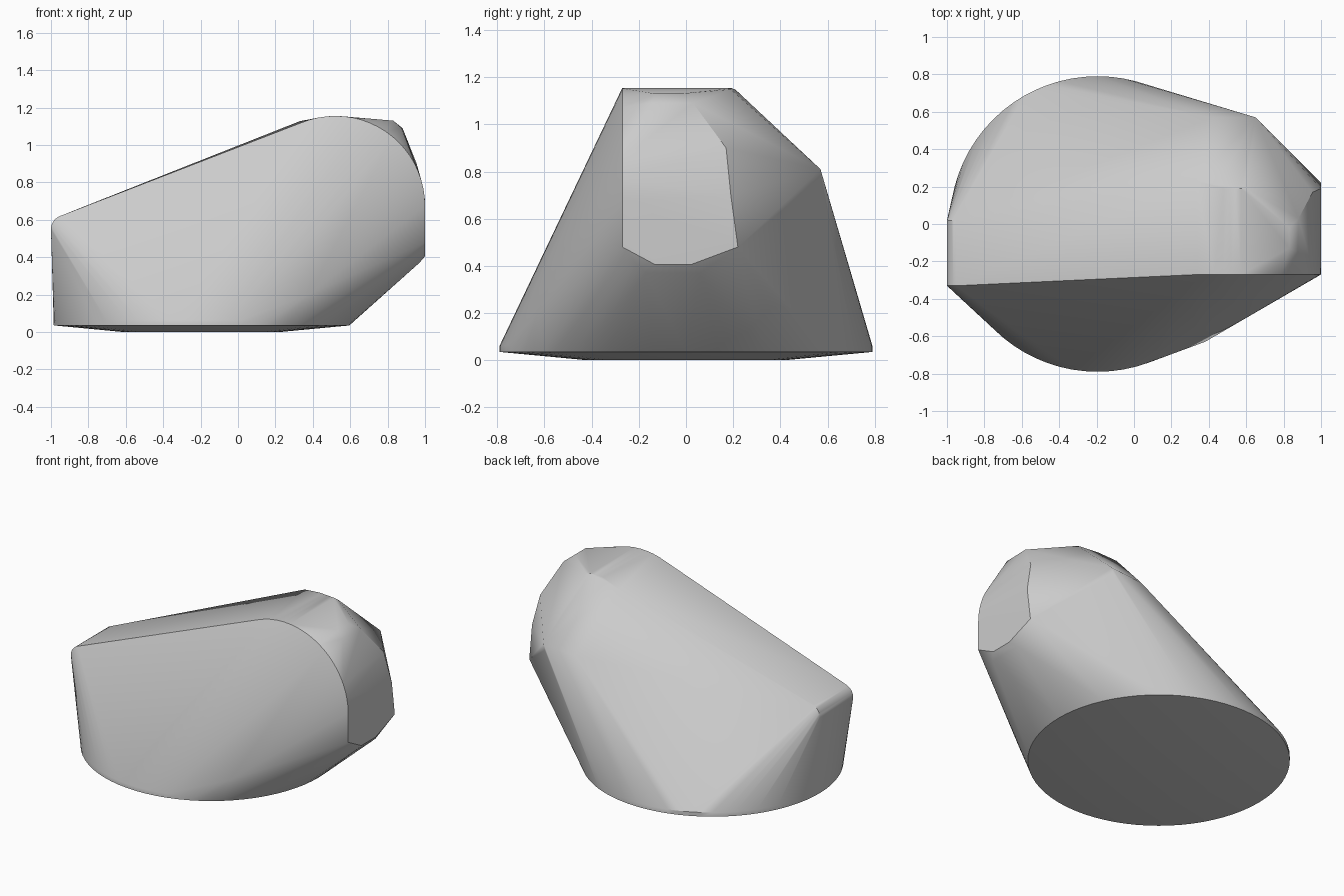
import bpy, bmesh
from math import sin, cos, radians, tau

cube = bpy.data.objects.get("Cube")
if cube:
    bpy.data.objects.remove(cube)

grey = bpy.data.materials.new("stone grey")
grey.use_nodes = True
colour = (0.6, 0.6, 0.6, 1)
grey.diffuse_color = colour
grey.node_tree.nodes["Principled BSDF"].inputs["Base Color"].default_value = colour


def ring(radius, z, count=72):
    return [(-0.195 + radius * cos(tau * i / count), radius * sin(tau * i / count), z)
            for i in range(count)]


def arc(cx, cz, radius, y, start, end, steps):
    angles = [radians(start + (end - start) * i / steps) for i in range(steps + 1)]
    return [(cx + radius * cos(a), y, cz + radius * sin(a)) for a in angles]


# round foot with a shallow tapered underside
points = ring(0.42, 0) + ring(0.79, 0.035) + ring(0.79, 0.062)
# rounded nose edge along the front, and its shorter twin at the back
points += arc(0.52, 0.675, 0.48, -0.27, 0, 112, 20)
points += arc(0.52, 0.675, 0.48, 0.19, 80, 95, 4)
points += [(0.33, 0.23, 1.127), (0.45, 0.21, 1.147)]
# low rounded end
for y in (-0.33, 0.02):
    points += arc(-0.925, 0.55, 0.075, y, 110, 180, 6)
# blunt end face and its curved lower lip
points += [(1, -0.27, 0.48), (1, 0.22, 0.48), (1, 0.19, 0.7), (0.955, 0.17, 0.9)]
points += [(1, -0.13, 0.405), (1, 0.02, 0.405), (0.97, -0.17, 0.37), (0.97, 0.06, 0.37)]
# shoulder above the end face
points += [(0.83, -0.13, 1.13), (0.83, -0.02, 1.13), (0.875, -0.15, 1.09), (0.88, 0.03, 1.09)]
# rear hip and front lower corner
points += [(0.65, 0.57, 0.81), (0.64, 0.57, 0.77), (0.42, 0.57, 0.79), (0.38, -0.63, 0.2)]

# skin wrapped tightly round all the contours
bm = bmesh.new()
for p in points:
    bm.verts.new(p)
hull = bmesh.ops.convex_hull(bm, input=bm.verts[:])
unused = {g for g in hull["geom_interior"] + hull["geom_unused"]
          if isinstance(g, bmesh.types.BMVert)}
bmesh.ops.delete(bm, geom=list(unused), context="VERTS")
bmesh.ops.dissolve_limit(bm, angle_limit=radians(0.5), verts=bm.verts[:], edges=bm.edges[:])
bmesh.ops.recalc_face_normals(bm, faces=bm.faces[:])
mesh = bpy.data.meshes.new("rock_body")
bm.to_mesh(mesh)
bm.free()
mesh.materials.append(grey)
rock = bpy.data.objects.new("rock_body", mesh)
bpy.context.collection.objects.link(rock)
bpy.ops.object.select_all(action="DESELECT")
rock.select_set(True)
bpy.context.view_layer.objects.active = rock
bpy.ops.object.shade_smooth_by_angle(angle=radians(30))
